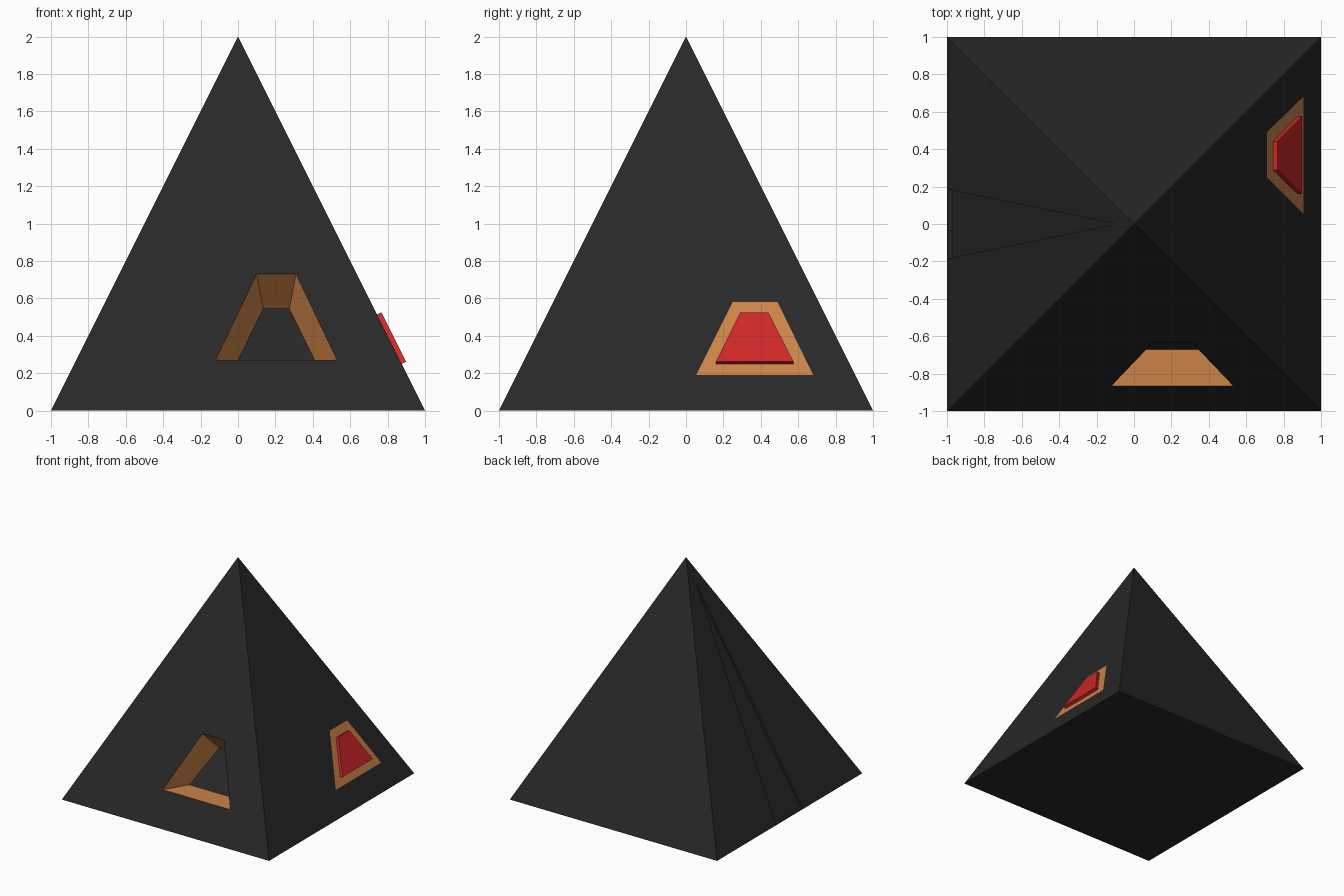
import bpy
import bmesh
from mathutils import Vector

if "Cube" in bpy.data.objects:
    bpy.data.objects.remove(bpy.data.objects["Cube"])


def material(name, rgb):
    m = bpy.data.materials.new(name)
    m.use_nodes = True
    m.diffuse_color = (*rgb, 1)
    m.node_tree.nodes["Principled BSDF"].inputs["Base Color"].default_value = (*rgb, 1)
    return m


CHARCOAL, ORANGE, RED = 0, 1, 2
MATERIALS = [material("charcoal", (0.021, 0.021, 0.021)),
             material("orange", (0.60, 0.23, 0.065)),
             material("red", (0.62, 0.021, 0.021))]

# Each sloping side: horizontal outward direction and the direction of u
SIDES = {"front": (Vector((0, -1, 0)), Vector((1, 0, 0))),
         "right": (Vector((1, 0, 0)), Vector((0, 1, 0))),
         "back": (Vector((0, 1, 0)), Vector((-1, 0, 0))),
         "left": (Vector((-1, 0, 0)), Vector((0, -1, 0)))}


def on_side(side, outline, inward=0.0):
    """Place (u, z) points on a sloping side, pushed horizontally inward."""
    out, along = SIDES[side]
    return [out * (1 - z / 2 - inward) + along * u + Vector((0, 0, z)) for u, z in outline]


def add_face(bm, points, mat=CHARCOAL):
    unique = [p for i, p in enumerate(points) if p not in points[:i]]
    bm.faces.new([bm.verts.new(p) for p in unique]).material_index = mat


def add_ring(bm, outer, inner, mat=CHARCOAL):
    n = len(outer)
    for i in range(n):
        j = (i + 1) % n
        add_face(bm, [outer[i], outer[j], inner[j], inner[i]], mat)


def finish(bm, name):
    bmesh.ops.remove_doubles(bm, verts=bm.verts[:], dist=0.0005)
    bmesh.ops.recalc_face_normals(bm, faces=bm.faces[:])
    mesh = bpy.data.meshes.new(name)
    bm.to_mesh(mesh)
    bm.free()
    for m in MATERIALS:
        mesh.materials.append(m)
    obj = bpy.data.objects.new(name, mesh)
    bpy.context.collection.objects.link(obj)
    return obj


TRIANGLE = [(-1, 0), (1, 0), (0, 2)]
TRIANGLE_4 = TRIANGLE + [(0, 2)]   # apex doubled to ring a four-sided opening

bm = bmesh.new()

# Base and plain back
add_face(bm, [Vector((x, y, 0)) for x, y in ((-1, -1), (-1, 1), (1, 1), (1, -1))])
add_face(bm, on_side("back", TRIANGLE))

# Front with a tapering doorway recess
doorway = on_side("front", [(-0.12, 0.27), (0.53, 0.27), (0.31, 0.73), (0.10, 0.73)])
back_wall = [Vector(p) for p in ((0, -0.67, 0.27), (0.41, -0.67, 0.27),
                                 (0.275, -0.45, 0.545), (0.135, -0.45, 0.545))]
add_ring(bm, on_side("front", TRIANGLE_4), doorway)
add_ring(bm, doorway, back_wall, ORANGE)
add_face(bm, back_wall)

# Right side with a flush coloured surround
surround = on_side("right", [(0.055, 0.19), (0.68, 0.19), (0.49, 0.58), (0.25, 0.58)])
add_ring(bm, on_side("right", TRIANGLE_4), surround)
add_face(bm, surround, ORANGE)

# Left side with a tall shallow triangular recess
SLOT = [(-0.185, 0.01), (0.185, 0.01), (0, 1.8)]
slot_edge = on_side("left", SLOT)
slot_floor = on_side("left", SLOT, 0.022)
add_ring(bm, on_side("left", TRIANGLE), slot_edge)
add_ring(bm, slot_edge, slot_floor)
add_face(bm, slot_floor)
finish(bm, "pyramid_body")

# Raised panel inside the surround
bm = bmesh.new()
panel_base = on_side("right", [(0.16, 0.25), (0.575, 0.25), (0.44, 0.514), (0.29, 0.514)])
panel_top = [p + Vector((2, 0, 1)).normalized() * 0.026 for p in panel_base]
add_face(bm, panel_base, RED)
add_ring(bm, panel_base, panel_top, RED)
add_face(bm, panel_top, RED)
finish(bm, "raised_panel")
